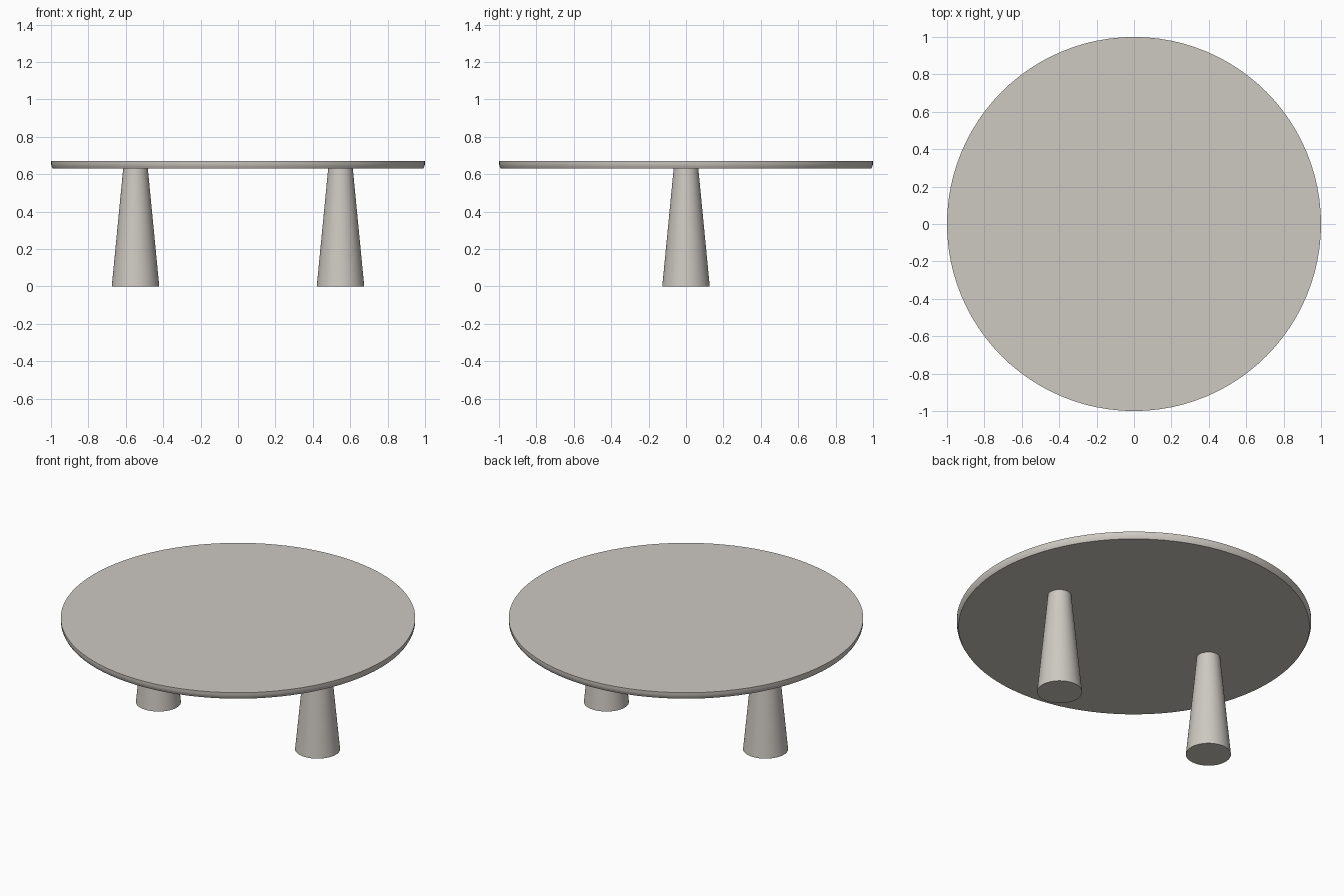
import bpy, math

if "Cube" in bpy.data.objects:
    bpy.data.objects.remove(bpy.data.objects["Cube"])

SEG = 96
stone = bpy.data.materials.new("warm_grey_stone")
stone.diffuse_color = (0.61, 0.58, 0.535, 1.0)
stone.use_nodes = True
stone.node_tree.nodes["Principled BSDF"].inputs["Base Color"].default_value = stone.diffuse_color


def lathe(name, profile, x=0.0):
    """Closed solid of revolution from (radius, z) points, bottom to top."""
    verts, faces = [], []
    for r, z in profile:
        for i in range(SEG):
            a = 2 * math.pi * i / SEG
            verts.append((x + r * math.cos(a), r * math.sin(a), z))
    for k in range(len(profile) - 1):
        for i in range(SEG):
            j = (i + 1) % SEG
            faces.append((k * SEG + i, k * SEG + j, (k + 1) * SEG + j, (k + 1) * SEG + i))
    faces.append(tuple(reversed(range(SEG))))
    top = (len(profile) - 1) * SEG
    faces.append(tuple(range(top, top + SEG)))
    mesh = bpy.data.meshes.new(name)
    mesh.from_pydata(verts, [], faces)
    mesh.materials.append(stone)
    obj = bpy.data.objects.new(name, mesh)
    bpy.context.collection.objects.link(obj)
    bpy.ops.object.select_all(action='DESELECT')
    obj.select_set(True)
    bpy.context.view_layer.objects.active = obj
    bpy.ops.object.shade_smooth_by_angle(angle=math.radians(35))
    return obj


# Round top with a slightly undercut rim
lathe("table_top", [(0.99, 0.629), (0.997, 0.642), (1.0, 0.655), (1.0, 0.671)])

# Two tapered column legs
for side, x in (("left", -0.548), ("right", 0.548)):
    lathe(side + "_leg", [(0.127, 0.0), (0.066, 0.629)], x)
